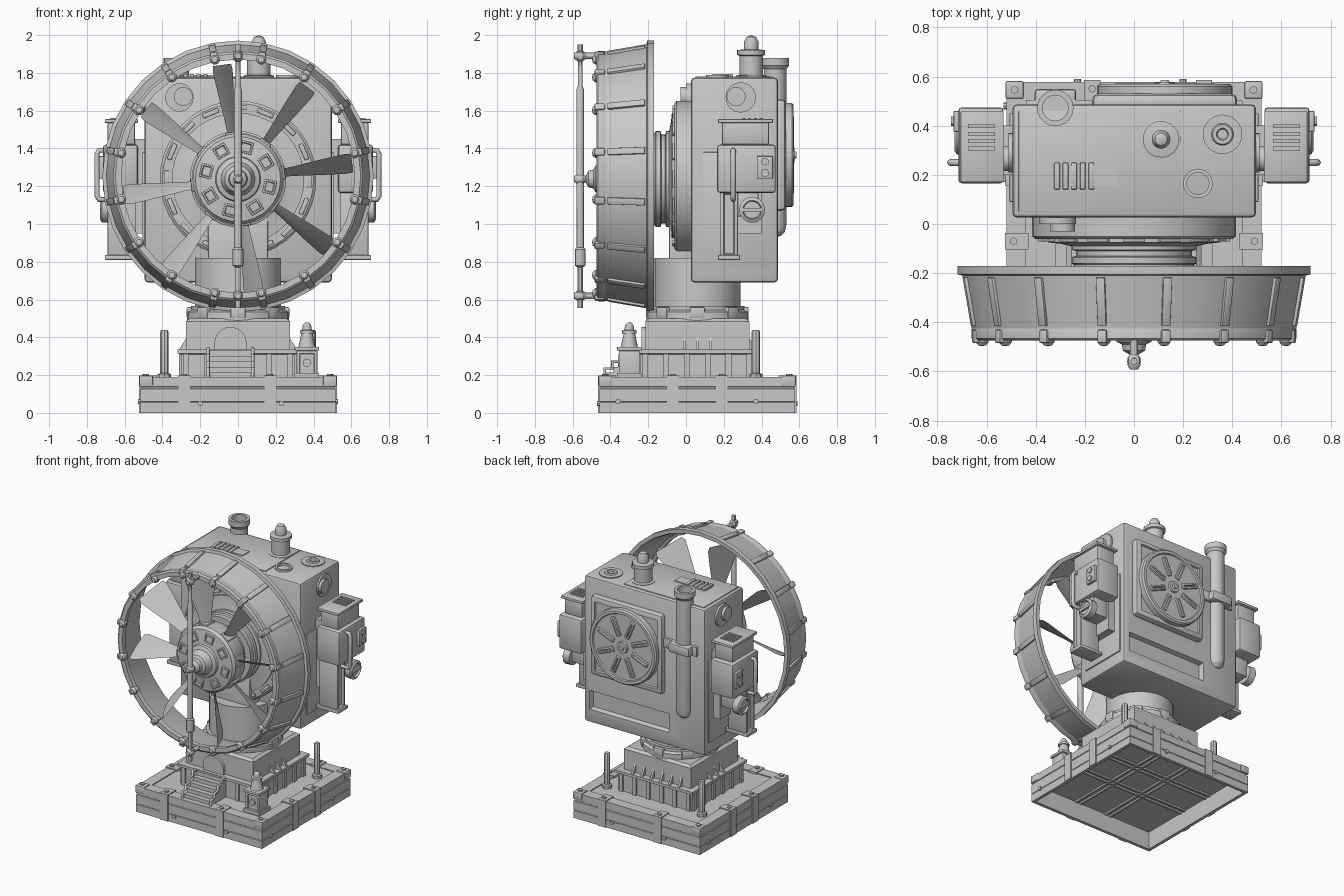
import bpy, bmesh, math
from mathutils import Matrix, Vector

if "Cube" in bpy.data.objects:
    bpy.data.objects.remove(bpy.data.objects["Cube"])

GREY = (0.58, 0.58, 0.58, 1)
mat = bpy.data.materials.new("plain grey")
mat.use_nodes = True
mat.diffuse_color = GREY
mat.node_tree.nodes["Principled BSDF"].inputs["Base Color"].default_value = GREY

ONE = Matrix.Identity(4)
BOTH = [ONE, Matrix.Scale(-1, 4, (1, 0, 0))]
FAN = Vector((0, 0, 1.253))
HUB = Vector((0, 0, 1.238))
BASE = Vector((0, 0.06, 0))


def around(n, phase=0, centre=FAN, axis='Y'):
    return [Matrix.Translation(centre) @ Matrix.Rotation(math.radians(phase) + i * math.tau / n, 4, axis)
            for i in range(n)]


def finish(bm, name, copies):
    bmesh.ops.remove_doubles(bm, verts=bm.verts, dist=1e-5)
    src = bpy.data.meshes.new(name)
    bm.to_mesh(src)
    out = bmesh.new()
    for m in copies:
        start = len(out.verts)
        out.from_mesh(src)
        out.verts.ensure_lookup_table()
        bmesh.ops.transform(out, matrix=m, verts=out.verts[start:])
    bmesh.ops.recalc_face_normals(out, faces=out.faces)
    out.to_mesh(src)
    bm.free()
    out.free()
    src.materials.append(mat)
    src.polygons.foreach_set("use_smooth", [True] * len(src.polygons))
    src.set_sharp_from_angle(angle=math.radians(30))
    bpy.context.collection.objects.link(bpy.data.objects.new(name, src))


def box(name, lo, hi, bevel=0.0, panel=None, rect=None, copies=(ONE,)):
    """Box between corners; panel = (direction, border, depth) sinks one face, rect = its x and z limits."""
    lo, hi = Vector(lo), Vector(hi)
    bm = bmesh.new()
    bmesh.ops.create_cube(bm, size=1)
    for v in bm.verts:
        v.co = (lo + hi) / 2 + v.co * (hi - lo)
    if bevel:
        bmesh.ops.bevel(bm, geom=bm.edges[:], offset=bevel, segments=2, affect='EDGES', profile=0.5)
    if panel:
        bm.normal_update()
        face = max(bm.faces, key=lambda f: f.normal.dot(Vector(panel[0])) * f.calc_area())
        bmesh.ops.inset_region(bm, faces=[face], thickness=panel[1])
        if rect:
            mid = face.calc_center_median()
            for v in face.verts:
                v.co.x, v.co.z = rect[0][v.co.x > mid.x], rect[1][v.co.z > mid.z]
        bmesh.ops.inset_region(bm, faces=[face], thickness=panel[2] * .5, depth=-panel[2])
    finish(bm, name, copies)


def lathe(name, prof, axis='Z', at=(0, 0, 0), segs=24, phase=0, closed=False, copies=(ONE,)):
    """Turn a profile of (radius, height) points about an axis."""
    bm = bmesh.new()
    rings = []
    for i in range(segs):
        a = math.radians(phase) + math.tau * i / segs
        c, s = math.cos(a), math.sin(a)
        place = {'Z': lambda r, h: (r * c, r * s, h), 'Y': lambda r, h: (r * s, h, r * c),
                 'X': lambda r, h: (h, r * c, r * s)}[axis]
        rings.append([bm.verts.new(Vector(at) + Vector(place(r, h))) for r, h in prof])
    n = len(prof)
    for i in range(segs):
        a, b = rings[i], rings[(i + 1) % segs]
        for j in range(n if closed else n - 1):
            k = (j + 1) % n
            bm.faces.new((a[j], a[k], b[k], b[j]))
    bmesh.ops.dissolve_degenerate(bm, edges=bm.edges, dist=1e-6)
    finish(bm, name, copies)


def cyl(name, r, h0, h1, **kw):
    lathe(name, [(0, h0), (r, h0), (r, h1), (0, h1)], **kw)


def square(name, prof, at=BASE):
    lathe(name, [(r * math.sqrt(2), h) for r, h in prof], at=at, segs=4, phase=45)


def tube(name, pts, r):
    cu = bpy.data.curves.new(name, 'CURVE')
    cu.dimensions, cu.bevel_depth, cu.bevel_resolution, cu.use_fill_caps = '3D', r, 2, True
    sp = cu.splines.new('POLY')
    sp.points.add(len(pts) - 1)
    for p, co in zip(sp.points, pts):
        p.co = (*co, 1)
    cu.materials.append(mat)
    bpy.context.collection.objects.link(bpy.data.objects.new(name, cu))


# Hollow base plinth with straps, bolts and corner brackets
square("base_plinth", [(.495, 0), (.518, 0), (.518, .055), (.514, .058), (.518, .061), (.518, .127), (.513, .13),
                       (.513, .136), (.518, .139), (.518, .19), (.44, .19), (.44, .183), (0, .183), (0, .13),
                       (.495, .13), (.495, 0)])
QUARTERS = around(4, 0, BASE, 'Z')
for offsets, sides in (((-.285, .17), QUARTERS[::2]), ((-.13, .13), QUARTERS[1::2])):
    for off in offsets:
        box("base_strap", (off - .033, -.525, 0), (off + .033, -.5, .197), copies=sides)
        box("strap_top", (off - .033, -.525, .17), (off + .033, -.43, .197), copies=sides)
        cyl("strap_bolt", .015, .19, .207, at=(off, -.49, 0), segs=8, copies=sides)
for off in (-.15, -.11, .11, .15):
    box("floor_rib", (off - .007, -.49, .118), (off + .007, .49, .132), copies=QUARTERS[:2])
for off in (-.2, .23):
    cyl("side_bolt", .014, -.53, -.5, axis='Y', at=(off, 0, .05), segs=8, copies=QUARTERS[::2])
for off in (-.42, .31):
    cyl("side_bolt", .014, -.53, -.5, axis='Y', at=(off, 0, .06), segs=8, copies=QUARTERS[1::2])
box("corner_bracket", (-.522, -.522, .143), (-.45, -.45, .197), .006, copies=QUARTERS)
cyl("corner_bolt", .016, .19, .207, at=(-.486, -.486, 0), segs=8, copies=QUARTERS)

# Pedestal tiers, wall posts and gusset fins
square("pedestal_lower", [(0, .17), (.3, .17), (.3, .31), (.32, .315), (.32, .335), (0, .335)])
square("pedestal_upper", [(0, .33), (.275, .33), (.275, .485), (.255, .5), (0, .5)])
for i in range(6):
    box("wall_post", (-.29 + i * .11, -.312, .18), (-.26 + i * .11, -.29, .32), copies=QUARTERS)


def fin(x, copies):
    bm = bmesh.new()
    f = bm.faces.new([bm.verts.new(p) for p in ((x, -.26, .33), (x, -.315, .33), (x, -.26, .42))])
    ext = bmesh.ops.extrude_face_region(bm, geom=[f])["geom"]
    bmesh.ops.translate(bm, vec=(.014, 0, 0), verts=[e for e in ext if isinstance(e, bmesh.types.BMVert)])
    finish(bm, "gusset_fin", copies)


for i in range(6):
    fin(-.19 + i * .076, QUARTERS[2:3])
for i in range(3):
    fin(-.077 + i * .07, QUARTERS[1::2])

# Stairs with stepped rails and arched door
for i in range(5):
    box("stair_step", (-.15, -.42 + i * .036, .18), (.07, -.2, .215 + i * .029))
for x in (-.158, .078):
    rail = [(x, -.43, .19)]
    for i in range(4):
        rail += [(x, -.43 + i * .04, .235 + i * .035), (x, -.39 + i * .04, .235 + i * .035)]
    tube("stair_rail", rail, .009)
box("door_leaf", (-.125, -.235, .33), (.045, -.2, .375))
cyl("door_arch", .085, -.235, -.2, axis='Y', at=(-.04, 0, .37))

# Turntable and neck
lathe("turntable", [(0, .49), (.27, .49), (.27, .535), (.25, .545), (.25, .565), (0, .57)], at=BASE, segs=32)
box("turntable_lug", (-.04, -.272, .5), (.04, -.24, .56), .008, copies=around(8, 0, BASE, 'Z'))
cyl("neck", .228, .56, .82, at=BASE, segs=32)
box("fan_bracket", (-.16, -.09, .68), (.16, .05, 1.05), .01)

# Corner posts and signal lamp
lathe("corner_post", [(0, .18), (.035, .18), (.035, .205), (.022, .21), (.022, .43), (.016, .44), (0, .44)],
      at=(.39, .37, 0), segs=8, copies=BOTH)
box("lamp_stand", (.31, -.355, .18), (.42, -.245, .33), .004, ((0, -1, 0), .015, .01))
box("lamp_foot", (.3, -.365, .18), (.43, -.235, .21))
box("lamp_cap", (.3, -.365, .33), (.43, -.235, .35), .004)
cyl("lamp_dial", .022, -.36, -.33, axis='Y', at=(.365, 0, .265), segs=12)
lathe("signal_lamp", [(0, .35), (.045, .35), (.03, .42), (.038, .42), (.038, .435), (.026, .44), (.022, .465),
                      (.01, .478), (0, .48)], at=(.365, -.3, 0), segs=16)

# Main cabinet with sunken rear panel, front port and lid
box("cabinet", (-.495, .026, .69), (.497, .487, 1.775), .02, ((0, 1, 0), .02, .03), ((-.2, .45), (.79, .93)))
box("cabinet_lid", (-.47, .05, 1.77), (.19, .46, 1.782), .004)
cyl("front_port", .075, .0, .04, axis='Y', at=(-.31, 0, 1.67))
cyl("front_port_cap", .05, -.03, .04, axis='Y', at=(-.29, 0, 1.675))

# Rear vent: bezel, slotted disc
RV = Vector((.125, 0, 1.365))
box("rear_bezel", (-.17, .46, 1.07), (.42, .53, 1.66), .025, ((0, 1, 0), .02, .012))
lathe("rear_disc", [(0, .5), (.275, .5), (.275, .56), (.265, .57), (.245, .57), (.24, .56), (0, .56)], 'Y', RV, 40)
box("rear_slot", (-.02, .55, .08), (.02, .572, .22), .008, ((0, 1, 0), .008, .012), copies=around(8, 22.5, RV))
lathe("rear_boss", [(0, .55), (.045, .55), (.04, .575), (.02, .575), (.016, .585), (0, .585)], 'Y', RV, 16)

# Exhaust pipe and strap
lathe("exhaust_pipe", [(0, .93), (.03, .937), (.052, .96), (.06, 1), (.06, 1.82), (.067, 1.83), (.074, 1.84),
                       (.074, 1.88), (.052, 1.88), (.052, 1.78), (0, 1.78)], at=(-.32, .472, 0))
box("exhaust_strap", (-.405, .47, 1.42), (-.235, .55, 1.49), .015)
box("strap_plate", (-.44, .47, 1.42), (-.16, .505, 1.49), .004)

# Cabinet top fittings
lathe("top_beacon", [(0, 1.77), (.08, 1.77), (.08, 1.785), (.062, 1.79), (.062, 1.89), (.074, 1.895), (.074, 1.92),
                     (.038, 1.925), (.038, 1.965), (.025, 1.99), (0, 2.0)], at=(.11, .345, 0))
lathe("filler_cap", [(.045, 1.77), (.06, 1.77), (.06, 1.79), (.045, 1.79)], at=(.26, .165, 0), closed=True)
lathe("round_hatch", [(0, 1.77), (.08, 1.77), (.08, 1.782), (.045, 1.782), (.04, 1.79), (.025, 1.79), (.02, 1.78),
                      (0, 1.78)], at=(.36, .365, 0))
for i in range(5):
    box("vent_rib", (-.325 + i * .035, .14, 1.77), (-.302 + i * .035, .25, 1.795), .005)
box("vent_duct", (-.33, .155, 1.77), (-.07, .235, 1.788))

# Side control modules, mirrored
box("side_plate", (.49, .09, .78), (.506, .45, 1.38), .003, copies=BOTH)
lathe("side_port", [(0, .48), (.08, .48), (.08, .51), (0, .51)], 'X', (0, .29, 1.67), copies=BOTH)
cyl("side_port_cap", .05, .5, .53, axis='X', at=(0, .265, 1.675), copies=BOTH)
box("module_top_flange", (.53, .17, 1.535), (.705, .46, 1.555), .004, copies=BOTH)
box("module_upper", (.545, .19, 1.42), (.69, .44, 1.54), .008, copies=BOTH)
box("module_mount", (.48, .2, .95), (.56, .4, 1.45), copies=BOTH)
box("module_middle", (.53, .165, 1.165), (.715, .475, 1.42), .015, copies=BOTH)
box("module_lower", (.54, .18, .82), (.69, .275, 1.18), .004, ((1, 0, 0), .02, .015), copies=BOTH)
box("module_foot", (.52, .17, .81), (.705, .285, .835), .004, copies=BOTH)
box("switch_plate", (.71, .375, 1.24), (.735, .46, 1.36), .006, copies=BOTH)
for z in (1.27, 1.33):
    cyl("switch_knob", .02, .73, .745, axis='X', at=(0, .418, z), segs=12, copies=BOTH)
for i in range(4):
    box("module_louver", (.565, .3 + i * .03, 1.55), (.675, .315 + i * .03, 1.562), copies=BOTH)
box("valve_body", (.55, .26, 1.04), (.68, .385, 1.18), .01, copies=BOTH)
lathe("valve_wheel", [(0, .66), (.065, .67), (.068, .72), (.05, .73), (.045, .715), (0, .715)],
      'X', (0, .35, 1.075), copies=BOTH)
box("valve_grip", (.7, .295, 1.065), (.73, .405, 1.085), copies=BOTH)
for s in (-1, 1):
    tube("side_handle", [(s * .7, .25, 1.39), (s * .735, .25, 1.39), (s * .747, .25, 1.37), (s * .747, .25, 1.15),
                         (s * .735, .25, 1.13), (s * .66, .25, 1.13)], .014)

# Fan housing, hub and blades
lathe("fan_housing", [(0, .03), (.414, .03), (.414, -.05), (.4, -.062), (.35, -.062), (.35, -.075), (.3, -.08),
                      (.255, -.09), (.255, -.105), (.235, -.11), (.235, -.13), (.255, -.135), (.255, -.16),
                      (.245, -.165), (.245, -.2), (.2, -.2), (.2, -.28), (0, -.28)], 'Y', HUB, 40)
box("housing_pad", (-.045, -.072, .365), (.045, -.05, .39), .004, copies=around(16, 0, HUB))
lathe("fan_hub", [(0, -.25), (.235, -.25), (.24, -.26), (.24, -.37), (.225, -.39), (.12, -.405), (.115, -.42),
                  (.09, -.43), (.07, -.48), (.05, -.49), (.045, -.515), (.02, -.53), (0, -.53)], 'Y', HUB, 32)
box("hub_window", (-.036, -.406, .14), (.036, -.38, .205), .004, ((0, -1, 0), .008, .014), copies=around(8, 14, HUB))
box("hub_clamp", (-.035, -.37, .22), (.035, -.27, .25), .005, copies=around(8, -8, HUB))
bm = bmesh.new()
sections = []
for r, chord, pitch in ((.2, .06, 55), (.33, .11, 59), (.46, .18, 62), (.58, .24, 64), (.61, .22, 64)):
    p = math.radians(pitch)
    along, out = Vector((math.cos(p), math.sin(p), 0)), Vector((math.sin(p), -math.cos(p), 0)) * .006
    mid = Vector((0, -.325, r))
    sections.append([bm.verts.new(mid + along * chord * u + out * t)
                     for u, t in ((-.5, 0), (0, 1.4), (.5, 0), (0, -.6))])
for a, b in zip(sections, sections[1:]):
    for j in range(4):
        bm.faces.new((a[j], a[j - 1], b[j - 1], b[j]))
bm.faces.new(sections[0])
bm.faces.new(sections[-1])
finish(bm, "fan_blades", around(8, -8, HUB))

# Shroud ring with ribs and bolts
lathe("shroud", [(.618, -.475), (.65, -.475), (.662, -.465), (.662, -.43), (.66, -.425), (.698, -.21), (.718, -.205),
                 (.718, -.17), (.69, -.17), (.68, -.2), (.64, -.43), (.618, -.44)], 'Y', FAN, 32, closed=True)
tilt = Matrix.Translation((0, -.315, .677)) @ Matrix.Rotation(math.radians(10), 4, 'X')
box("shroud_rib", (-.018, -.1, -.015), (.018, .1, .014), .003, copies=[m @ tilt for m in around(16, 11.25)])
box("bolt_clip", (-.02, -.485, .61), (.02, -.43, .67), .008, copies=around(16, 11.25))
lathe("rim_bolt", [(0, -.46), (.027, -.46), (.027, -.48), (.016, -.494), (0, -.497)], 'Y', (0, 0, .63), 12,
      copies=around(16, 11.25))

# Vertical guard rod and its struts
lathe("guard_rod", [(0, .555), (.014, .555), (.014, .6), (.024, .605), (.024, .64), (.014, .645), (.014, .77),
                    (.028, .78), (.028, .865), (.02, .875), (.02, 1.71), (.013, 1.73), (.013, 1.86), (.024, 1.87),
                    (.024, 1.91), (.014, 1.915), (.014, 1.95), (0, 1.95)], at=(0, -.56, 0), segs=12)
for z in (.62, HUB.z, 1.89):
    cyl("rod_strut", .017, -.57, -.45, axis='Y', at=(0, 0, z), segs=12)
    lathe("rod_joint", [(0, -.592), (.016, -.592), (.026, -.575), (.026, -.545), (.016, -.53), (0, -.53)], 'Y',
          (0, 0, z), 12)
